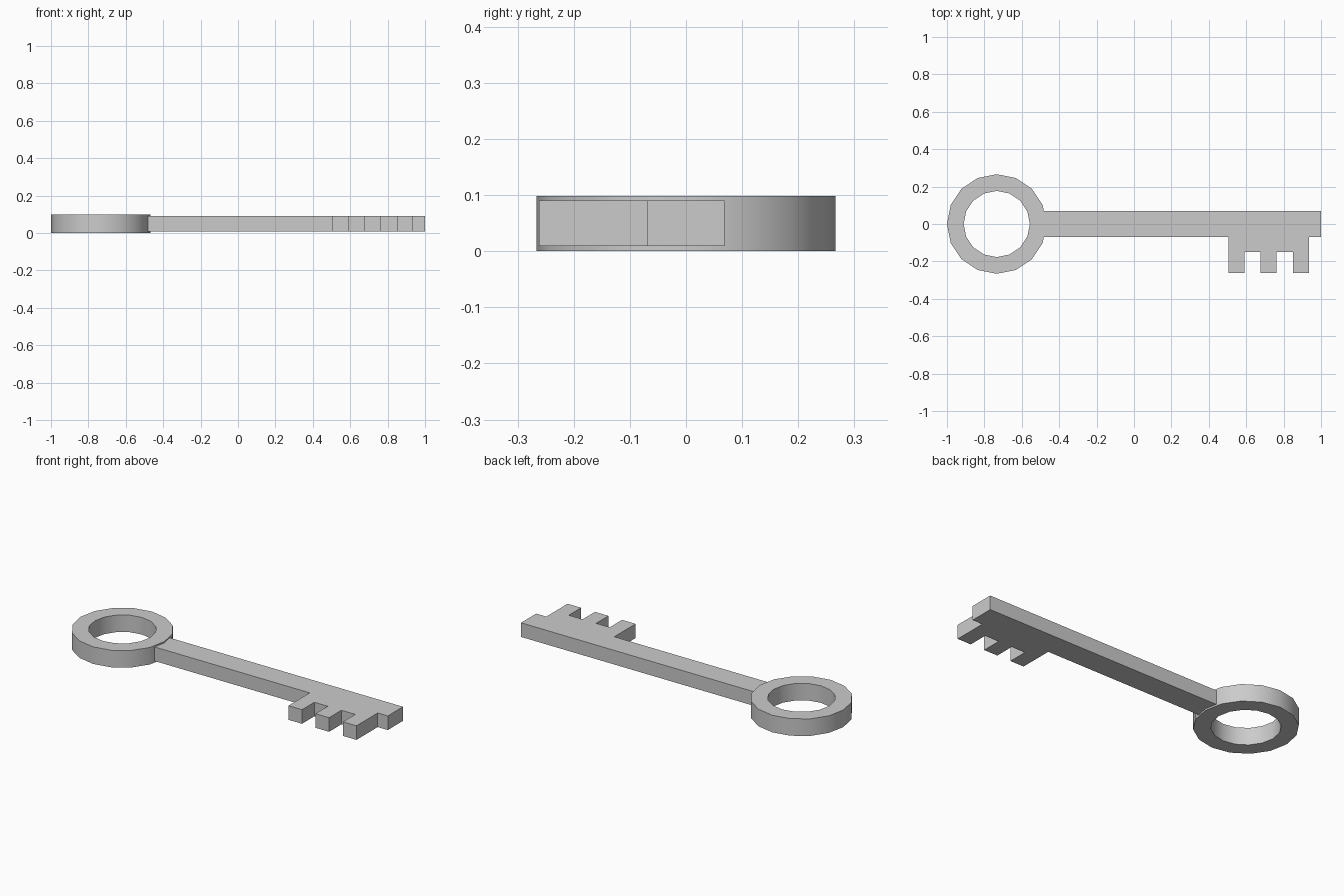
import bpy, bmesh, math

if "Cube" in bpy.data.objects:
    bpy.data.objects.remove(bpy.data.objects["Cube"])


def make_object(name, bm):
    bmesh.ops.recalc_face_normals(bm, faces=bm.faces)
    mesh = bpy.data.meshes.new(name)
    bm.to_mesh(mesh)
    bm.free()
    obj = bpy.data.objects.new(name, mesh)
    bpy.context.collection.objects.link(obj)
    return obj


# Bow: 16-sided ring swept from a rectangular section
SIDES, CX = 16, -0.734
section = [(0.177, 0), (0.266, 0), (0.266, 0.098), (0.177, 0.098)]
bm = bmesh.new()
rings = []
for i in range(SIDES):
    a = 2 * math.pi * i / SIDES
    rings.append([bm.verts.new((CX + r * math.cos(a), r * math.sin(a), z)) for r, z in section])
for i in range(SIDES):
    p, q = rings[i], rings[(i + 1) % SIDES]
    for j in range(4):
        k = (j + 1) % 4
        bm.faces.new((p[j], q[j], q[k], p[k]))
bow = make_object("bow_ring", bm)
bpy.context.view_layer.objects.active = bow
bow.select_set(True)
bpy.ops.object.shade_smooth_by_angle(angle=math.radians(30))

# Shaft and toothed bit: one outline, extruded upwards
Z0, Z1 = 0.009, 0.09
HALF, NOTCH, TIP = 0.069, -0.15, -0.262
outline = [(-0.52, HALF), (-0.52, -HALF), (0.504, -HALF)]
for x0, x1 in ((0.504, 0.59), (0.676, 0.762), (0.85, 0.936)):
    if x0 > 0.6:
        outline.append((x0, NOTCH))
    outline += [(x0, TIP), (x1, TIP)]
    if x1 < 0.9:
        outline.append((x1, NOTCH))
outline += [(0.936, -HALF), (1.0, -HALF), (1.0, HALF)]

bm = bmesh.new()
base = bm.faces.new([bm.verts.new((x, y, Z0)) for x, y in outline])
ext = bmesh.ops.extrude_face_region(bm, geom=[base], use_keep_orig=True)
top = [v for v in ext["geom"] if isinstance(v, bmesh.types.BMVert)]
bmesh.ops.translate(bm, verts=top, vec=(0, 0, Z1 - Z0))
make_object("shaft_and_bit", bm)
